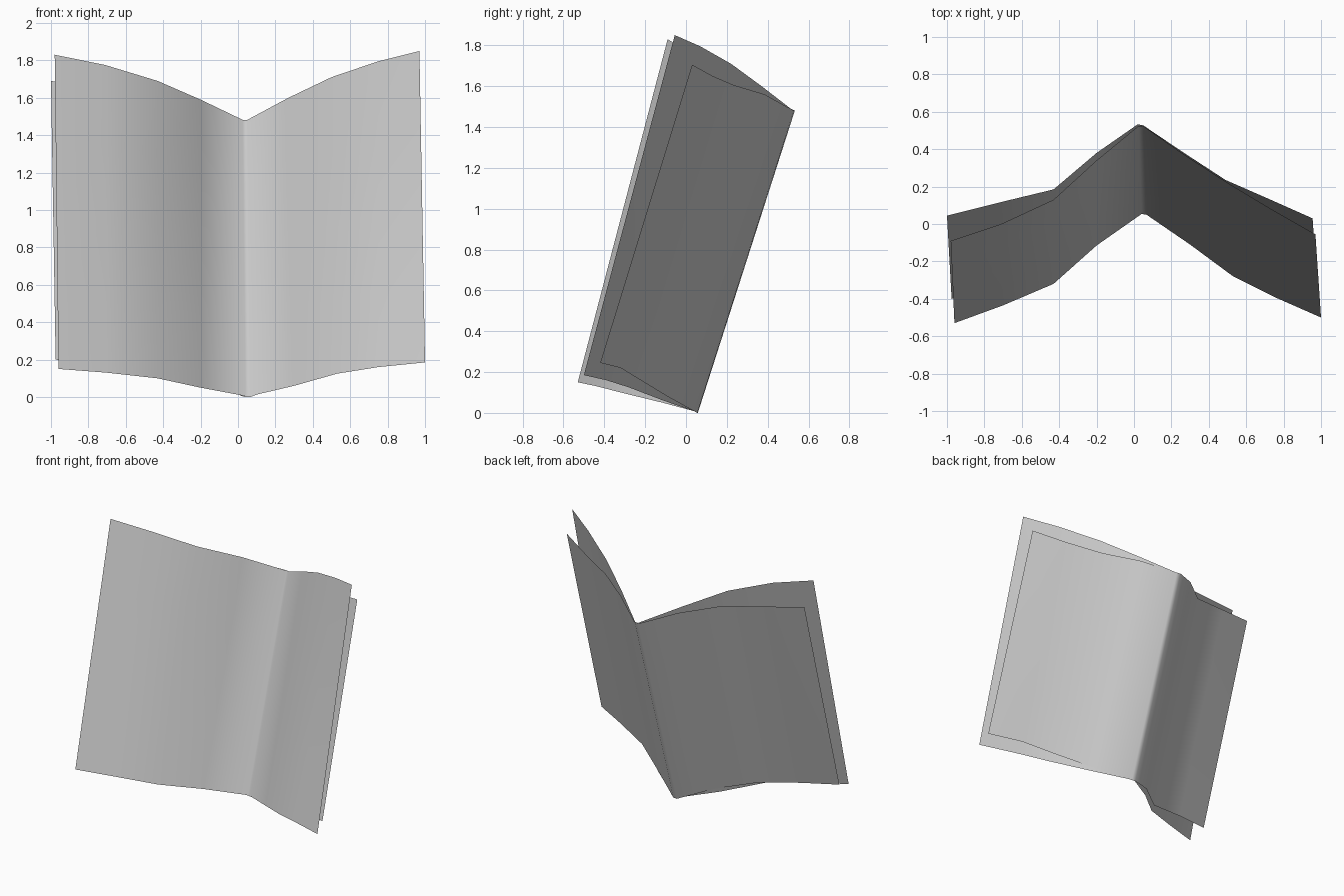
import bpy, bmesh, math
from mathutils import Vector

ROWS = 4


def make_sheet(name, top, bottom):
    """Ruled sheet spanning a top edge and a bottom edge."""
    bm = bmesh.new()
    rows = []
    for r in range(ROWS + 1):
        t = r / ROWS
        rows.append([bm.verts.new(Vector(b).lerp(Vector(a), t))
                     for a, b in zip(top, bottom)])
    for lo, hi in zip(rows, rows[1:]):
        for i in range(len(lo) - 1):
            bm.faces.new((lo[i], lo[i + 1], hi[i + 1], hi[i]))
    mesh = bpy.data.meshes.new(name)
    bm.to_mesh(mesh)
    bm.free()
    ob = bpy.data.objects.new(name, mesh)
    bpy.context.collection.objects.link(ob)
    bpy.ops.object.select_all(action='DESELECT')
    ob.select_set(True)
    bpy.context.view_layer.objects.active = ob
    bpy.ops.object.shade_smooth_by_angle(angle=math.radians(50))
    return ob


# Front sheet: the larger leaf, folded along a narrow rounded spine
make_sheet(
    "front_sheet",
    [(-.98, -.09, 1.83), (-.71, 0, 1.775), (-.43, .13, 1.69), (-.2, .34, 1.59),
     (.025, .525, 1.482), (.05, .523, 1.482), (.27, .37, 1.6), (.5, .22, 1.71),
     (.75, .07, 1.795), (.97, -.055, 1.85)],
    [(-.96, -.53, .15), (-.7, -.435, .13), (-.43, -.32, .1), (-.2, -.115, .05),
     (.04, .053, .005), (.065, .051, .005), (.3, -.11, .06), (.53, -.28, .125),
     (.75, -.39, .16), (1.0, -.5, .185)])

# Back sheet: the smaller leaf behind, meeting the front one at the spine
make_sheet(
    "back_sheet",
    [(-1.0, .045, 1.69), (-.72, .115, 1.645), (-.43, .185, 1.6), (-.2, .38, 1.56),
     (.02, .533, 1.48), (.05, .527, 1.48), (.26, .385, 1.56), (.49, .235, 1.605),
     (.73, .13, 1.65), (.955, .03, 1.705)],
    [(-.975, -.4, .2), (-.7, -.335, .165), (-.41, -.27, .115), (-.18, -.08, .08),
     (.035, .058, .0), (.065, .055, .0), (.29, -.09, .08), (.52, -.23, .165),
     (.76, -.32, .22), (.985, -.42, .245)])
